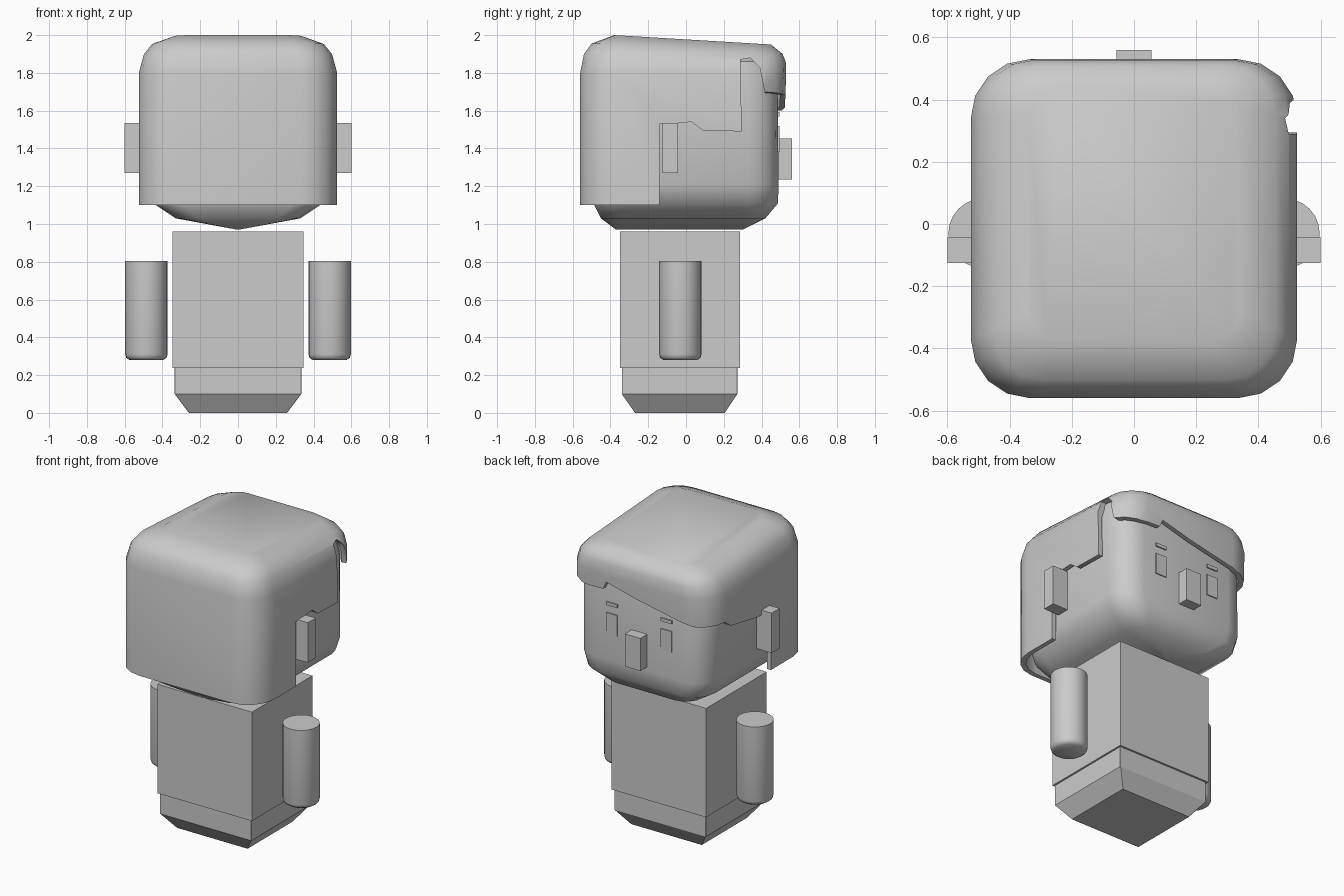
import bpy, bmesh, math

if "Cube" in bpy.data.objects:
    bpy.data.objects.remove(bpy.data.objects["Cube"])


def finish(name, bm, angle=None):
    bmesh.ops.recalc_face_normals(bm, faces=bm.faces[:])
    me = bpy.data.meshes.new(name)
    bm.to_mesh(me)
    bm.free()
    ob = bpy.data.objects.new(name, me)
    bpy.context.collection.objects.link(ob)
    if angle:
        smooth(ob, angle)
    return ob


def smooth(ob, angle):
    bpy.ops.object.select_all(action='DESELECT')
    ob.select_set(True)
    bpy.context.view_layer.objects.active = ob
    bpy.ops.object.shade_smooth_by_angle(angle=math.radians(angle))


def loft(name, rings, segs=3, slope=0.0, angle=None):
    """Stack rounded rectangles given as (z, half width, y min, y max, corner radius)."""
    bm = bmesh.new()
    loops = []
    for z, hx, y0, y1, r in rings:
        loop = []
        for i, (cx, cy) in enumerate([(hx - r, y1 - r), (r - hx, y1 - r),
                                      (r - hx, y0 + r), (hx - r, y0 + r)]):
            for k in range(segs + 1):
                a = math.pi / 2 * (i + k / segs)
                x, y = cx + r * math.cos(a), cy + r * math.sin(a)
                drop = slope * max(0, y + 0.38) * min(1, max(0, (z - 1.75) / 0.2))
                loop.append(bm.verts.new((x, y, z - drop)))
        loops.append(loop)
    n = len(loops[0])
    for a, b in zip(loops, loops[1:]):
        for i in range(n):
            j = (i + 1) % n
            bm.faces.new((a[i], a[j], b[j], b[i]))
    bm.faces.new(loops[0])
    bm.faces.new(loops[-1])
    return finish(name, bm, angle)


def box(name, x0, x1, y0, y1, z0, z1):
    bm = bmesh.new()
    bmesh.ops.create_cube(bm, size=1)
    for v in bm.verts:
        v.co = (x1 if v.co.x > 0 else x0, y1 if v.co.y > 0 else y0, z1 if v.co.z > 0 else z0)
    return finish(name, bm)


def prism(name, pts, lo, hi, axis):
    """Extrude a (side, z) outline along x or y."""
    bm = bmesh.new()
    a, b = [[bm.verts.new((d, p, z) if axis == 'x' else (p, d, z)) for p, z in pts]
            for d in (lo, hi)]
    bm.faces.new(a)
    bm.faces.new(b)
    for i in range(len(pts)):
        j = (i + 1) % len(pts)
        bm.faces.new((a[i], a[j], b[j], b[i]))
    return finish(name, bm)


def cut(ob, cutter):
    cutter.hide_render = True
    mod = ob.modifiers.new("cut", 'BOOLEAN')
    mod.operation, mod.solver, mod.object = 'DIFFERENCE', 'EXACT', cutter
    bpy.context.view_layer.objects.active = ob
    bpy.ops.object.modifier_apply(modifier=mod.name)
    bpy.data.objects.remove(cutter)


# Torso and tapered hips
box("torso", -0.347, 0.347, -0.35, 0.285, 0.237, 0.96)
hips = [(0, 0.26, -0.27, 0.205), (0.1, 0.335, -0.34, 0.272), (0.24, 0.335, -0.34, 0.272)]
loft("hips", [h + (0.002,) for h in hips], segs=1, angle=30)

# Arms: cylinders with a small bevel at the hand end
for side, s in (("left", -1), ("right", 1)):
    bm = bmesh.new()
    prof = [(0.09, 0.28), (0.107, 0.292), (0.112, 0.31), (0.112, 0.805)]
    loops = [[bm.verts.new((s * 0.485 + r * math.cos(math.tau * i / 24),
                            -0.03 + r * math.sin(math.tau * i / 24), z))
              for i in range(24)] for r, z in prof]
    for a, b in zip(loops, loops[1:]):
        for i in range(24):
            j = (i + 1) % 24
            bm.faces.new((a[i], a[j], b[j], b[i]))
    bm.faces.new(loops[0])
    bm.faces.new(loops[-1])
    finish(side + "_arm", bm, 40)

    # Ears, eyes and brows
    def part(name, xa, xb, *rest):
        box(side + name, *sorted((s * xa, s * xb)), *rest)
    part("_ear", 0.46, 0.6, -0.125, -0.042, 1.27, 1.535)
    part("_eye", 0.16, 0.24, 0.45, 0.495, 1.38, 1.52)
    part("_brow", 0.16, 0.24, 0.455, 0.495, 1.57, 1.592)

# Nose
box("nose", -0.057, 0.057, 0.45, 0.56, 1.235, 1.452)

# Head with a shallow keel under the chin
loft("head", [(0.97, 0.004, -0.37, 0.30, 0.002), (1.03, 0.33, -0.45, 0.42, 0.12),
              (1.11, 0.45, -0.49, 0.487, 0.15), (1.21, 0.487, -0.50, 0.49, 0.16),
              (1.75, 0.487, -0.50, 0.485, 0.16), (1.86, 0.47, -0.48, 0.46, 0.15),
              (1.90, 0.40, -0.42, 0.40, 0.12)], segs=4, angle=50)

# Hair shell: outer form, hollowed, then the face opening is cut away
outer = [(1.1, 0.525, -0.56, 0.505, 0.19), (1.8, 0.525, -0.56, 0.53, 0.19),
         (1.9, 0.498, -0.54, 0.528, 0.18), (1.955, 0.455, -0.5, 0.51, 0.16),
         (2.0, 0.34, -0.38, 0.45, 0.10)]
hair = loft("hair", outer, segs=4, slope=0.06)
inner = [(z - 0.03, x - 0.03, a + 0.03, b - 0.03, r - 0.02) for z, x, a, b, r in outer]
cut(hair, loft("hollow", inner, segs=4, slope=0.06))
cut(hair, prism("right_opening", [
    (-0.14, 0.9), (-0.14, 1.53), (0.03, 1.54), (0.09, 1.495), (0.295, 1.49), (0.288, 1.87),
    (0.34, 1.88), (0.39, 1.83), (0.42, 1.68), (0.9, 1.68), (0.9, 0.9)], 0.25, 1, 'x'))
cut(hair, prism("left_opening", [
    (-0.14, 0.9), (-0.14, 1.5), (0.01, 1.505), (0.28, 1.555), (0.34, 1.6), (0.9, 1.6),
    (0.9, 0.9)], -1, -0.25, 'x'))
cut(hair, prism("front_opening", [
    (-0.42, 0.9), (-0.42, 1.6), (0.0, 1.685), (0.216, 1.74), (0.24, 1.69), (0.38, 1.685),
    (0.7, 1.72), (0.7, 0.9)], 0.305, 1, 'y'))
smooth(hair, 40)
